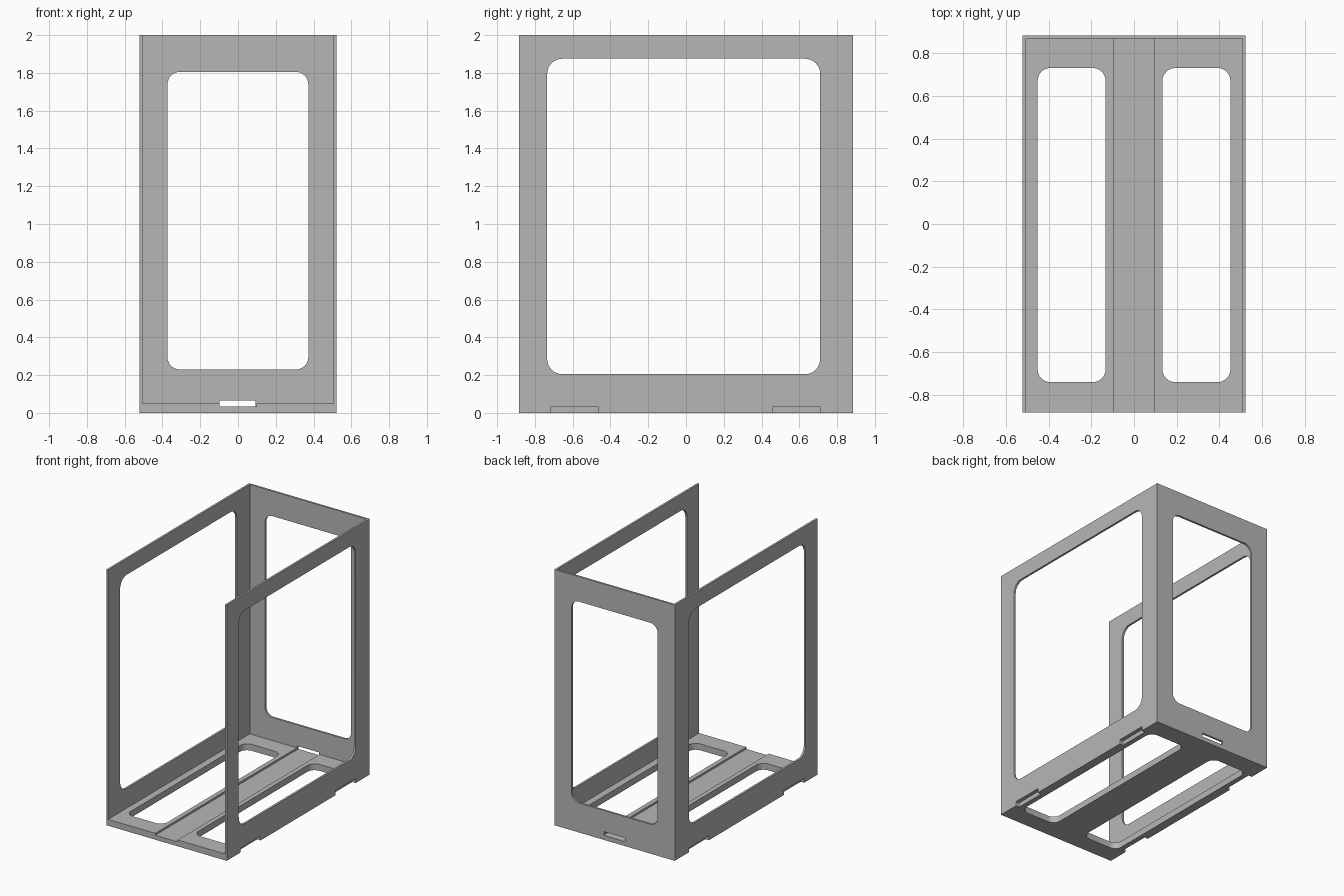
import bpy
import bmesh

old = bpy.data.objects.get("Cube")
if old:
    bpy.data.objects.remove(old, do_unlink=True)

# Overall dimensions
HALF_W, HALF_D, HEIGHT = 0.521, 0.883, 2.0
WALL = 0.016
CHANNEL_Z, FLOOR_Z = 0.035, 0.05

grey = bpy.data.materials.new("plain grey")
grey.use_nodes = True
grey.diffuse_color = (0.47, 0.47, 0.47, 1)
grey.node_tree.nodes["Principled BSDF"].inputs["Base Color"].default_value = grey.diffuse_color


def box(name, xs, ys, zs, round_axis=None, radius=0.0):
    """Box between limits, with the edges along round_axis optionally rounded."""
    bm = bmesh.new()
    bmesh.ops.create_cube(bm, size=1)
    for v in bm.verts:
        for i, (lo, hi) in enumerate((xs, ys, zs)):
            v.co[i] = hi if v.co[i] > 0 else lo
    if round_axis is not None:
        edges = [e for e in bm.edges
                 if abs((e.verts[0].co - e.verts[1].co)[round_axis]) > 1e-5]
        bmesh.ops.bevel(bm, geom=edges, offset=radius, segments=8,
                        profile=0.5, affect='EDGES')
    bmesh.ops.recalc_face_normals(bm, faces=bm.faces)
    mesh = bpy.data.meshes.new(name)
    bm.to_mesh(mesh)
    bm.free()
    mesh.materials.append(grey)
    obj = bpy.data.objects.new(name, mesh)
    bpy.context.collection.objects.link(obj)
    return obj


frame = box("open_frame", (-HALF_W, HALF_W), (-HALF_D, HALF_D), (0, HEIGHT))
inner = HALF_W - WALL

# Interior, open at the front and top, and the channel along the floor
cutters = [
    box("interior_cutter", (-inner, inner), (-1.2, HALF_D - WALL), (FLOOR_Z, 2.3)),
    box("channel_cutter", (-0.097, 0.097), (-1.1, HALF_D - WALL), (CHANNEL_Z, 0.2)),
    # Slot through the back wall
    box("back_slot_cutter", (-0.097, 0.093), (0.8, 1.1), (CHANNEL_Z, 0.065)),
    # Rounded windows in both sides and in the back
    box("side_window_cutter", (-0.9, 0.9), (-0.735, 0.71), (0.205, 1.875), 0, 0.08),
    box("back_window_cutter", (-0.373, 0.372), (0.6, 1.2), (0.23, 1.805), 1, 0.065),
]

for s in (-1, 1):
    # Long floor openings
    cutters.append(box("floor_opening_cutter", sorted((s * 0.133, s * 0.451)),
                       (-0.74, 0.73), (-0.3, 0.3), 2, 0.06))
    # Notches under the side edges
    for ys in ((-0.715, -0.465), (0.46, 0.71)):
        cutters.append(box("notch_cutter", sorted((s * (HALF_W - 0.03), s * 0.7)),
                           ys, (-0.1, CHANNEL_Z)))

bpy.ops.object.select_all(action='DESELECT')
bpy.context.view_layer.objects.active = frame
frame.select_set(True)
for cutter in cutters:
    cutter.hide_render = True
    mod = frame.modifiers.new("cut", 'BOOLEAN')
    mod.operation = 'DIFFERENCE'
    mod.solver = 'EXACT'
    mod.object = cutter
    bpy.ops.object.modifier_apply(modifier=mod.name)
    bpy.data.objects.remove(cutter, do_unlink=True)

bpy.ops.object.shade_smooth_by_angle(angle=0.5)
